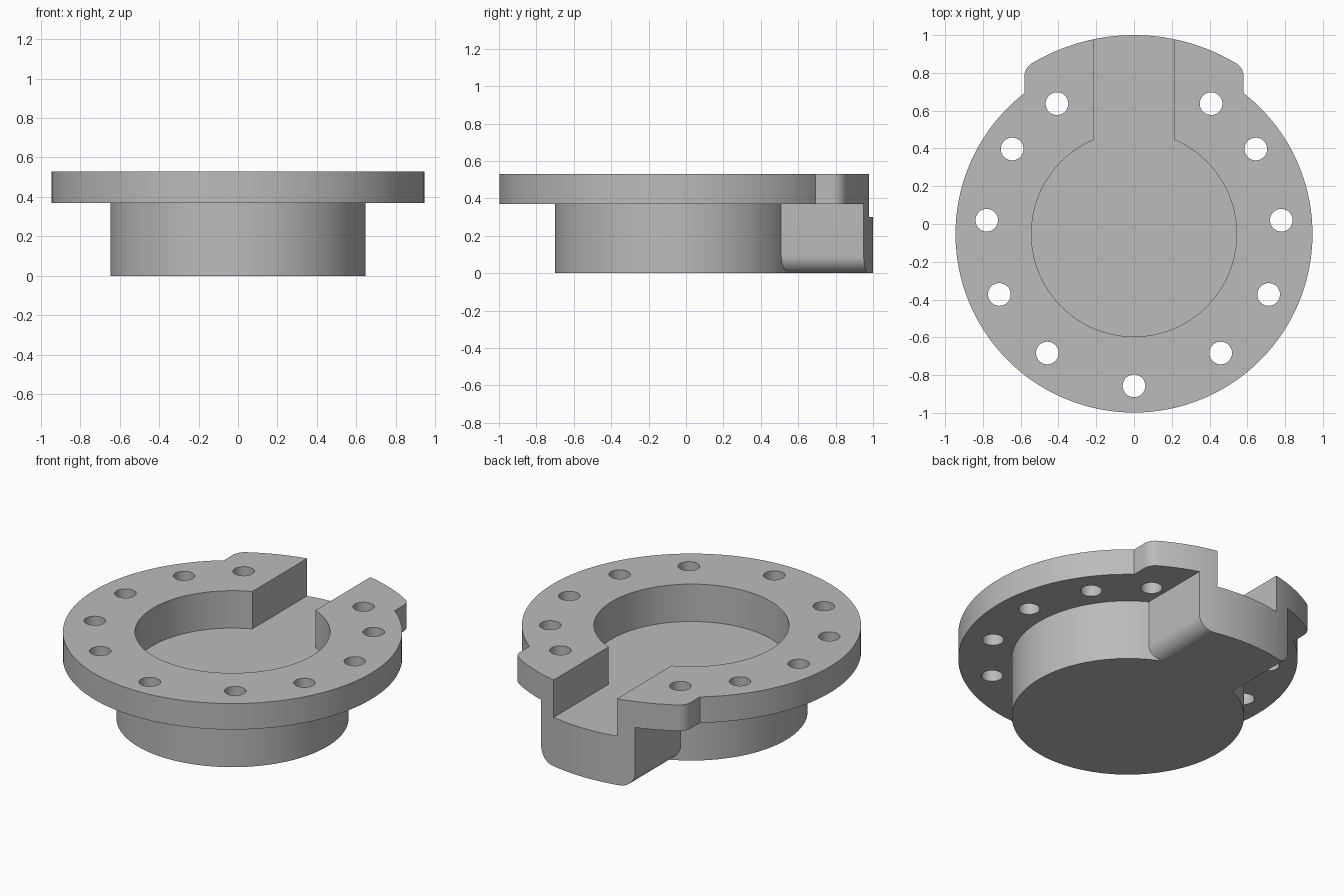
import bpy
import bmesh
from math import sin, cos, acos, asin, atan2, pi, sqrt

if "Cube" in bpy.data.objects:
    bpy.data.objects.remove(bpy.data.objects["Cube"])

CY = -0.053                       # common axis of flange, hub and bore
R_FLANGE, R_HUB, R_BORE, R_EAR = 0.945, 0.647, 0.543, 1.053
Z_FLOOR, Z_FLANGE, Z_TOP = 0.30, 0.37, 0.53
EAR_W, SPOUT_W, SLOT_W = 0.58, 0.32, 0.215
FILLET = 0.08

grey = bpy.data.materials.new("plain grey")
grey.use_nodes = True
grey.diffuse_color = (0.5, 0.5, 0.5, 1)
grey.node_tree.nodes["Principled BSDF"].inputs["Base Color"].default_value = (0.5, 0.5, 0.5, 1)


def arc(cx, cy, r, a0, a1, n):
    return [(cx + r * cos(a0 + (a1 - a0) * i / n),
             cy + r * sin(a0 + (a1 - a0) * i / n)) for i in range(n + 1)]


def circle(cx, cy, r, n):
    return arc(cx, cy, r, 0, 2 * pi, n)[:-1]


def prism(name, outline, low, high, along_y=False):
    """Extrude an outline along z, or an x-z outline along y."""
    bm = bmesh.new()
    place = (lambda u, v: (u, low, v)) if along_y else (lambda u, v: (u, v, low))
    face = bm.faces.new([bm.verts.new(place(u, v)) for u, v in outline])
    grown = bmesh.ops.extrude_face_region(bm, geom=[face])["geom"]
    shift = (0, high - low, 0) if along_y else (0, 0, high - low)
    bmesh.ops.translate(bm, vec=shift,
                        verts=[g for g in grown if isinstance(g, bmesh.types.BMVert)])
    bmesh.ops.recalc_face_normals(bm, faces=bm.faces)
    mesh = bpy.data.meshes.new(name)
    bm.to_mesh(mesh)
    bm.free()
    mesh.materials.append(grey)
    obj = bpy.data.objects.new(name, mesh)
    bpy.context.collection.objects.link(obj)
    return obj


def combine(body, other, operation):
    mod = body.modifiers.new(operation, "BOOLEAN")
    mod.operation, mod.solver, mod.object = operation, "EXACT", other
    bpy.context.view_layer.objects.active = body
    bpy.ops.object.modifier_apply(modifier=mod.name)
    bpy.data.objects.remove(other)


# Flange plate with filleted ears, left long at the back for trimming
join = acos(EAR_W / R_FLANGE)
fx = EAR_W - FILLET
fy = sqrt((R_EAR - FILLET) ** 2 - fx ** 2)
lean = atan2(fy, fx)
right = arc(fx, CY + fy, FILLET, 0, lean, 12)
right.append((1.3 * cos(lean), CY + 1.3 * sin(lean)))
left = [(-x, y) for x, y in reversed(right)]
plate = arc(0, CY, R_FLANGE, pi - join, 2 * pi + join, 160) + right + left
body = prism("flange_housing", plate, Z_FLANGE, Z_TOP)

# Hub and round-bottomed spout
hub = prism("hub", circle(0, CY, R_HUB, 160), 0, 0.45)
r = 0.09
section = arc(SPOUT_W - r, r, r, -pi / 2, 0, 12) + [(SPOUT_W, 0.45)]
section += [(-x, z) for x, z in reversed(section)]
combine(hub, prism("spout", section, 0, 1.3, along_y=True), "UNION")
combine(body, hub, "UNION")

# Trim ears and spout to one curved back
combine(body, prism("trim", circle(0, CY, R_EAR, 240), -1, 1), "INTERSECT")

# Keyhole pocket: round bore open to the back through a slot
turn = acos(SLOT_W / R_BORE)
keyhole = arc(0, CY, R_BORE, pi - turn, 2 * pi + turn, 128)
keyhole += [(SLOT_W, 1.3), (-SLOT_W, 1.3)]
combine(body, prism("pocket", keyhole, Z_FLOOR, 1), "DIFFERENCE")

# Bolt holes, mirrored left and right
half = [(0.408, 0.637), (0.645, 0.397), (0.78, 0.02), (0.713, -0.373), (0.459, -0.683)]
for x, y in half + [(-x, y) for x, y in half] + [(0, -0.857)]:
    combine(body, prism("bolt_hole", circle(x, y, 0.06, 40), 0.2, 1), "DIFFERENCE")

bpy.ops.object.select_all(action="DESELECT")
body.select_set(True)
bpy.context.view_layer.objects.active = body
bpy.ops.object.shade_smooth_by_angle(angle=pi / 6)
